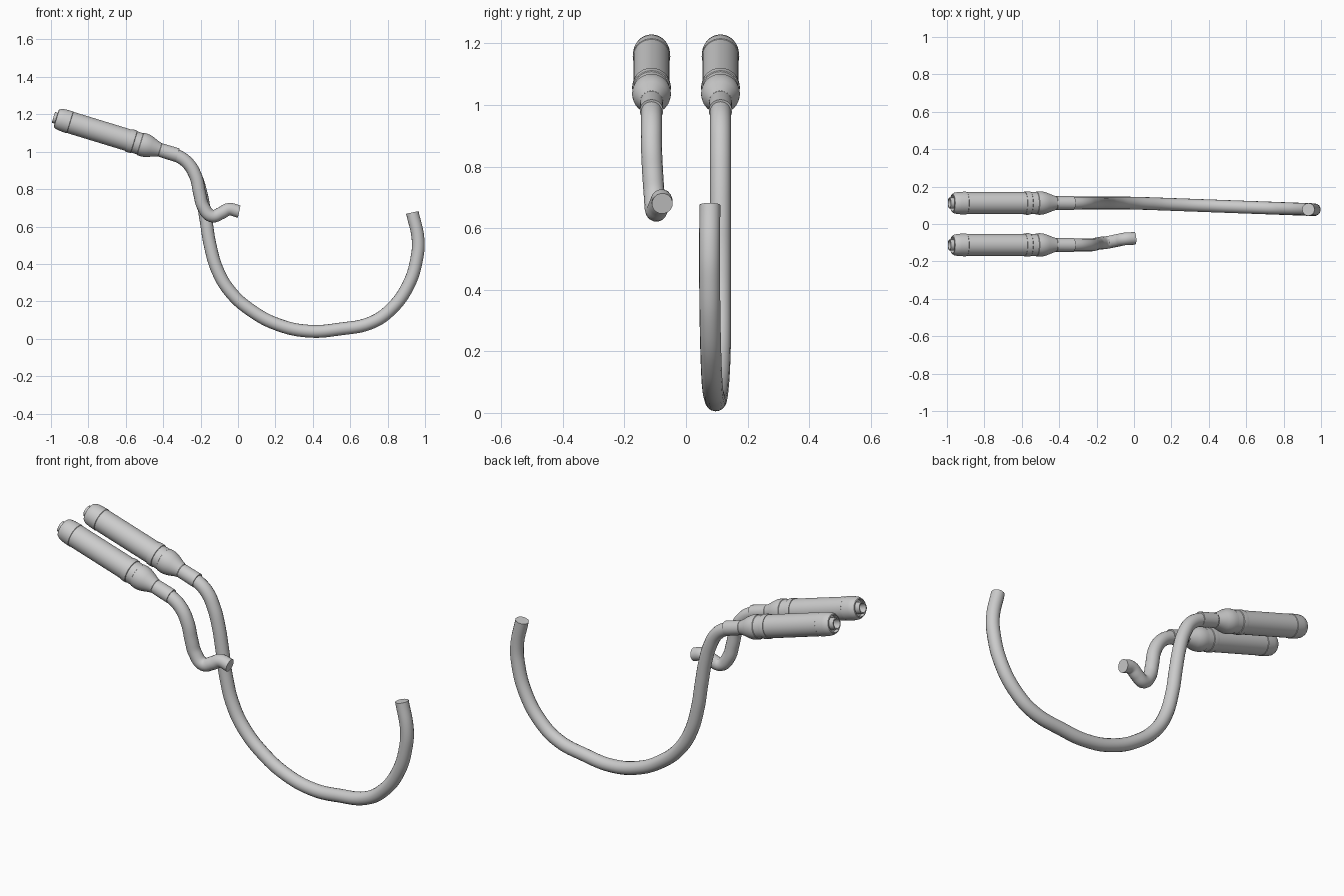
import bpy, bmesh, math
from mathutils import Vector, Matrix

cube = bpy.data.objects.get("Cube")
if cube:
    bpy.data.objects.remove(cube, do_unlink=True)

steel = bpy.data.materials.new("light_grey_steel")
steel.use_nodes = True
steel.diffuse_color = (0.6, 0.6, 0.6, 1)
steel.node_tree.nodes["Principled BSDF"].inputs["Base Color"].default_value = (0.6, 0.6, 0.6, 1)

TIP = Vector((-0.987, 0, 1.184))      # centre of the outlet
TILT = math.radians(17)               # downward slope of the silencers
SIDE = 0.112                          # distance of each silencer from the middle


def finish(obj):
    obj.data.materials.clear()
    obj.data.materials.append(steel)
    bpy.ops.object.select_all(action='DESELECT')
    obj.select_set(True)
    bpy.context.view_layer.objects.active = obj
    bpy.ops.object.shade_smooth_by_angle(angle=math.radians(32))


def lathe(name, profile, y, segments=40):
    """Spin (distance, radius) points around the silencer axis."""
    bm = bmesh.new()
    rings = []
    for d, r in profile:
        if r == 0:
            rings.append([bm.verts.new((d, 0, 0))])
            continue
        angles = [math.tau * i / segments for i in range(segments)]
        rings.append([bm.verts.new((d, r * math.cos(a), r * math.sin(a))) for a in angles])
    for a, b in zip(rings, rings[1:]):
        for i in range(segments):
            j = (i + 1) % segments
            corners = [a[i % len(a)], a[j % len(a)], b[j % len(b)], b[i % len(b)]]
            bm.faces.new(list(dict.fromkeys(corners)))
    bmesh.ops.recalc_face_normals(bm, faces=bm.faces)
    place = Matrix.Translation(TIP + Vector((0, y, 0))) @ Matrix.Rotation(TILT, 4, 'Y')
    bm.transform(place)
    mesh = bpy.data.meshes.new(name)
    bm.to_mesh(mesh)
    bm.free()
    obj = bpy.data.objects.new(name, mesh)
    bpy.context.collection.objects.link(obj)
    finish(obj)


def pipe(name, points, radius=0.034):
    """Round tube with closed ends along a smooth path."""
    curve = bpy.data.curves.new(name, 'CURVE')
    curve.dimensions = '3D'
    curve.bevel_depth = radius
    curve.bevel_resolution = 6
    curve.resolution_u = 6
    curve.use_fill_caps = True
    spline = curve.splines.new('BEZIER')
    spline.bezier_points.add(len(points) - 1)
    for p, co in zip(spline.bezier_points, points):
        p.co = co
        p.handle_left_type = p.handle_right_type = 'AUTO'
    temp = bpy.data.objects.new(name + "_path", curve)
    bpy.context.collection.objects.link(temp)
    graph = bpy.context.evaluated_depsgraph_get()
    mesh = bpy.data.meshes.new_from_object(temp.evaluated_get(graph))
    bpy.data.objects.remove(temp, do_unlink=True)
    mesh.name = name
    obj = bpy.data.objects.new(name, mesh)
    bpy.context.collection.objects.link(obj)
    finish(obj)


# Profiles as (distance from the outlet, radius)
outlet = [(0.1, 0), (0.1, 0.024), (0, 0.024), (0, 0.03), (0.1, 0.03)]
end_cap = [(0.035, 0.03), (0.035, 0.042), (0.016, 0.044), (0.018, 0.049), (0.03, 0.056),
           (0.05, 0.0595), (0.092, 0.061), (0.094, 0.059)]
body = [(0.094, 0.059), (0.42, 0.059)]
front_cap = [(0.42, 0.059), (0.42, 0.062), (0.435, 0.063), (0.45, 0.062), (0.452, 0.059),
             (0.485, 0.059), (0.487, 0.062), (0.505, 0.063), (0.525, 0.061), (0.545, 0.055),
             (0.575, 0.043), (0.595, 0.037)]
sleeve = [(0.595, 0.035), (0.597, 0.037), (0.694, 0.038), (0.694, 0.03)]

for label, y in (("left", SIDE), ("right", -SIDE)):
    for part, profile in (("outlet", outlet), ("end_cap", end_cap), ("silencer_body", body),
                          ("front_cap", front_cap), ("sleeve", sleeve)):
        lathe(f"{label}_{part}", profile, y)

# Bend shared by both pipes where they leave the sleeves (x, z)
bend = [(-0.36, 0.99), (-0.32, 0.976), (-0.265, 0.935), (-0.225, 0.865)]

# Long header sweeping below and up to the front
sweep = [(-0.197, 0.775), (-0.172, 0.64), (-0.15, 0.505), (-0.107, 0.36), (-0.04, 0.25),
         (0.065, 0.155), (0.215, 0.075), (0.385, 0.04), (0.545, 0.052), (0.71, 0.085),
         (0.815, 0.155), (0.91, 0.285), (0.957, 0.435), (0.963, 0.53), (0.932, 0.675)]
pipe("long_header_pipe",
     [(x, SIDE - 0.035 * max(0, x) / 0.95, z) for x, z in bend + sweep])

# Short header hooking back up
hook = [(-0.205, 0.775, -0.108), (-0.185, 0.705, -0.103), (-0.14, 0.656, -0.098),
        (-0.09, 0.672, -0.088), (-0.05, 0.692, -0.08), (0.005, 0.68, -0.077)]
pipe("short_header_pipe",
     [(x, -SIDE, z) for x, z in bend] + [(x, y, z) for x, z, y in hook])
